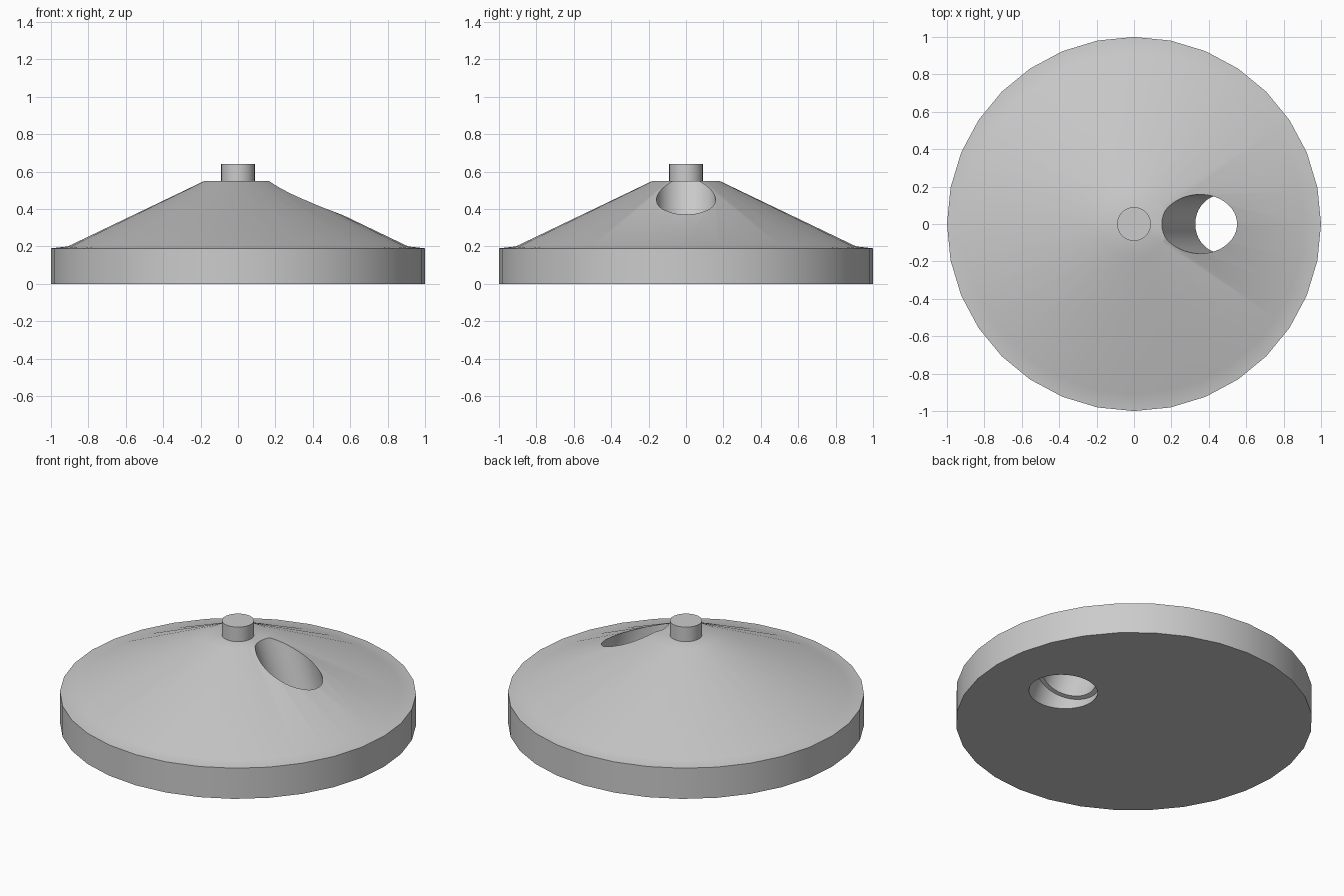
import bpy
import math
from mathutils import Vector

cube = bpy.data.objects.get("Cube")
if cube:
    bpy.data.objects.remove(cube, do_unlink=True)

# Plain grey for everything
grey = bpy.data.materials.new("light_grey")
grey.use_nodes = True
colour = (0.6, 0.6, 0.6, 1)
grey.diffuse_color = colour
grey.node_tree.nodes["Principled BSDF"].inputs["Base Color"].default_value = colour


def lathe(name, profile, sides):
    """Closed solid turned around z from (radius, height) pairs, bottom to top."""
    verts, faces = [], []
    for r, z in profile:
        for i in range(sides):
            a = math.tau * i / sides
            verts.append((r * math.cos(a), r * math.sin(a), z))
    for k in range(len(profile) - 1):
        for i in range(sides):
            j = (i + 1) % sides
            lo, hi = k * sides, (k + 1) * sides
            faces.append((lo + i, lo + j, hi + j, hi + i))
    top = (len(profile) - 1) * sides
    faces.append(tuple(reversed(range(sides))))
    faces.append(tuple(range(top, top + sides)))
    mesh = bpy.data.meshes.new(name)
    mesh.from_pydata(verts, [], faces)
    mesh.materials.append(grey)
    obj = bpy.data.objects.new(name, mesh)
    bpy.context.collection.objects.link(obj)
    return obj


def select(obj):
    bpy.ops.object.select_all(action="DESELECT")
    obj.select_set(True)
    bpy.context.view_layer.objects.active = obj


# Conical lid with a short straight rim
lid = lathe("conical_lid", [(1, 0), (1, 0.19), (0.91, 0.2), (0.18, 0.55)], 32)

# Slanted hole through the lid, wider near the underside
start = Vector((0.519, 0, 0))
axis = Vector((0.35, 0, 0.46)) - start
ledge = 0.125
cutters = [lathe("hole_cutter", [(0.158, -0.3), (0.158, 1)], 64),
           lathe("counterbore_cutter", [(0.185, -0.3), (0.185, ledge)], 64)]
for cutter in cutters:
    cutter.location = start
    cutter.rotation_euler = axis.to_track_quat("Z", "Y").to_euler()
    cutter.hide_render = True
    cut = lid.modifiers.new(cutter.name, "BOOLEAN")
    cut.operation = "DIFFERENCE"
    cut.solver = "EXACT"
    cut.object = cutter
    select(lid)
    bpy.ops.object.modifier_apply(modifier=cut.name)
for cutter in cutters:
    bpy.data.objects.remove(cutter, do_unlink=True)

# Small round knob on the flat top
knob = lathe("top_knob", [(0.09, 0.54), (0.09, 0.64)], 48)

for part in (lid, knob):
    select(part)
    bpy.ops.object.shade_smooth_by_angle(angle=math.radians(30))
